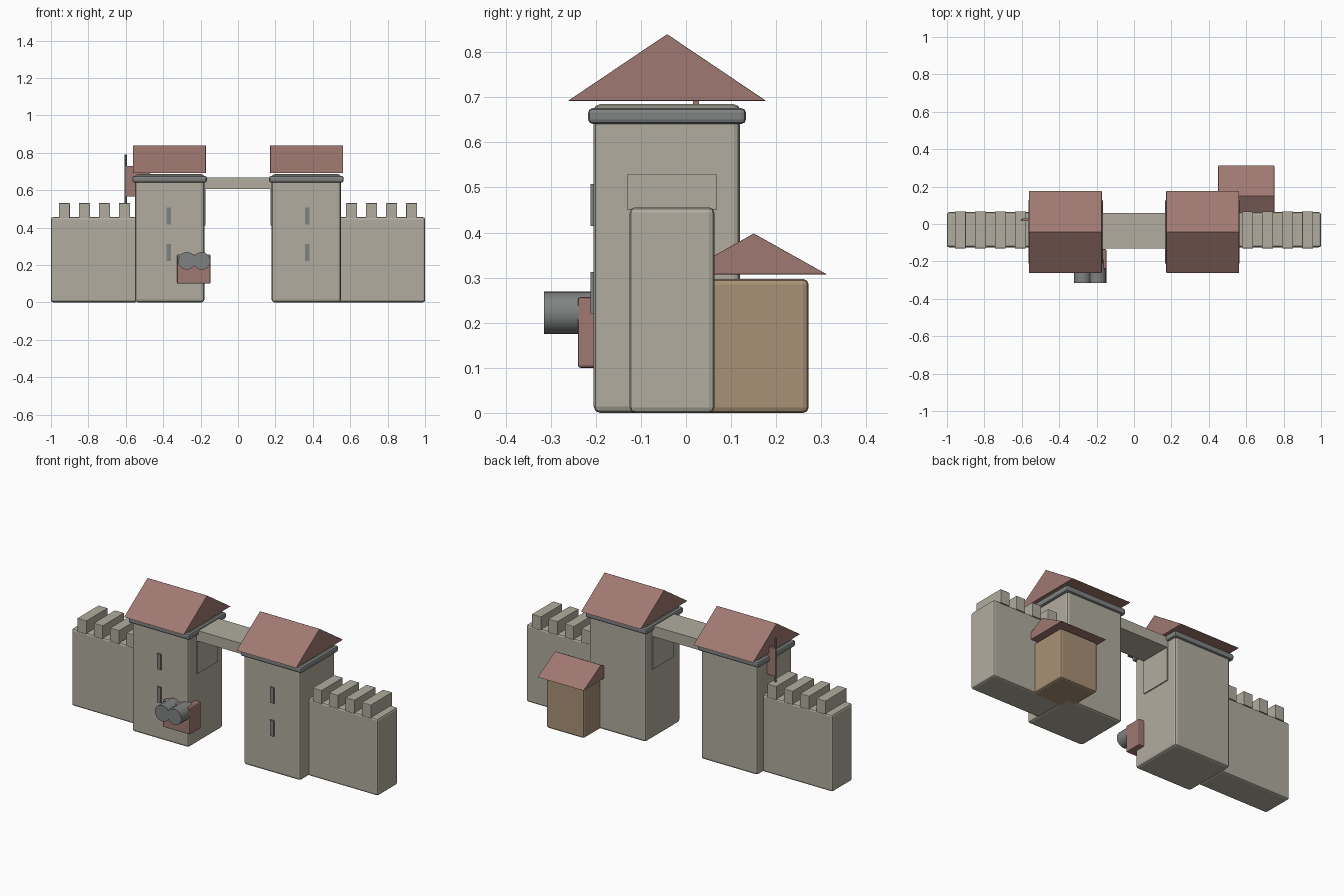
import bpy, bmesh, math
from mathutils import Vector

if "Cube" in bpy.data.objects:
    bpy.data.objects.remove(bpy.data.objects["Cube"])


def material(name, rgb):
    m = bpy.data.materials.new(name)
    m.use_nodes = True
    m.diffuse_color = (*rgb, 1)
    m.node_tree.nodes["Principled BSDF"].inputs["Base Color"].default_value = (*rgb, 1)
    return m


STONE = material("pale_stone", (0.44, 0.415, 0.35))
TILE = material("red_tile", (0.35, 0.19, 0.165))
WOOD = material("tan_wood", (0.40, 0.28, 0.18))
METAL = material("grey_metal", (0.21, 0.225, 0.22))


def finish(name, bm, mat, bevel=0):
    """Turn a bmesh into an object with optional rounded edges."""
    bmesh.ops.recalc_face_normals(bm, faces=bm.faces)
    mesh = bpy.data.meshes.new(name)
    bm.to_mesh(mesh)
    bm.free()
    mesh.materials.append(mat)
    ob = bpy.data.objects.new(name, mesh)
    bpy.context.collection.objects.link(ob)
    if bevel:
        mod = ob.modifiers.new("Soft edges", 'BEVEL')
        mod.width = bevel
        mod.segments = 2
    return ob


def box(name, xs, ys, zs, mat, bevel=0):
    bm = bmesh.new()
    bmesh.ops.create_cube(bm, size=1)
    for v in bm.verts:
        v.co = [(a + b) / 2 + c * (b - a) for c, (a, b) in zip(v.co, (xs, ys, zs))]
    return finish(name, bm, mat, bevel)


def prism(name, points, offset, mat, bevel=0):
    """Extrude a closed outline along an offset vector."""
    bm = bmesh.new()
    face = bm.faces.new([bm.verts.new(p) for p in points])
    geo = bmesh.ops.extrude_face_region(bm, geom=[face])["geom"]
    verts = [g for g in geo if isinstance(g, bmesh.types.BMVert)]
    bmesh.ops.translate(bm, verts=verts, vec=Vector(offset))
    return finish(name, bm, mat, bevel)


def gable(name, xs, ys, zs, mat):
    ridge = (ys[0] + ys[1]) / 2
    outline = [(xs[0], ys[0], zs[0]), (xs[0], ys[1], zs[0]), (xs[0], ridge, zs[1])]
    return prism(name, outline, (xs[1] - xs[0], 0, 0), mat, 0.002)


def rod(name, loc, radius, length, mat, sides=16, along_y=False):
    rot = (math.pi / 2, 0, 0) if along_y else (0, 0, 0)
    bpy.ops.mesh.primitive_cylinder_add(vertices=sides, radius=radius, depth=length,
                                        location=loc, rotation=rot)
    ob = bpy.context.object
    ob.name = name
    ob.data.materials.append(mat)
    bpy.ops.object.shade_smooth_by_angle()
    return ob


# Mirrored towers and battlement walls
for side, s in (("left", 1), ("right", -1)):
    def span(a, b):
        return (a, b) if s > 0 else (-b, -a)

    box(side + "_tower", span(0.18, 0.55), (-0.205, 0.12), (0, 0.685), STONE, 0.014)
    box(side + "_tower_band", span(0.167, 0.565), (-0.217, 0.133), (0.641, 0.676), METAL, 0.01)
    gable(side + "_tower_roof", span(0.172, 0.562), (-0.262, 0.178), (0.692, 0.84), TILE)
    for label, z in (("lower", 0.22), ("upper", 0.415)):
        box(f"{side}_{label}_window_slit", span(0.357, 0.381), (-0.212, -0.2),
            (z, z + 0.093), METAL)
    box(side + "_wall", span(0.54, 1.0), (-0.125, 0.063), (0, 0.456), STONE, 0.012)
    for i in range(4):
        x = 0.578 + i * 0.107
        box(f"{side}_merlon_{i + 1}", span(x, x + 0.059), (-0.13, 0.068),
            (0.45, 0.53), STONE, 0.002)

# Bridge with thin side legs against the towers
half = [(0.174, 0.605), (0.174, 0.41), (0.2, 0.41), (0.2, 0.667)]
outline = half + [(-x, z) for x, z in reversed(half)]
prism("gate_bridge", [(x, -0.13, z) for x, z in outline], (0, 0.19, 0), STONE)

# Twin-barrel gun on the right tower
box("gun_mount", (-0.325, -0.147), (-0.24, -0.135), (0.1, 0.257), TILE, 0.006)
for label, x in (("right", -0.274), ("left", -0.195)):
    rod(label + "_gun_barrel", (x, -0.253, 0.222), 0.047, 0.125, METAL, 20, True)

# Flag beside the right tower
rod("flag_pole", (-0.6, 0.022, 0.62), 0.006, 0.34, METAL, 10)
box("flag", (-0.6, -0.47), (0.015, 0.029), (0.565, 0.73), TILE)

# Cottage behind the left wall
box("cottage", (0.477, 0.723), (0.03, 0.272), (0, 0.297), WOOD, 0.012)
gable("cottage_roof", (0.45, 0.75), (-0.012, 0.313), (0.307, 0.398), TILE)
